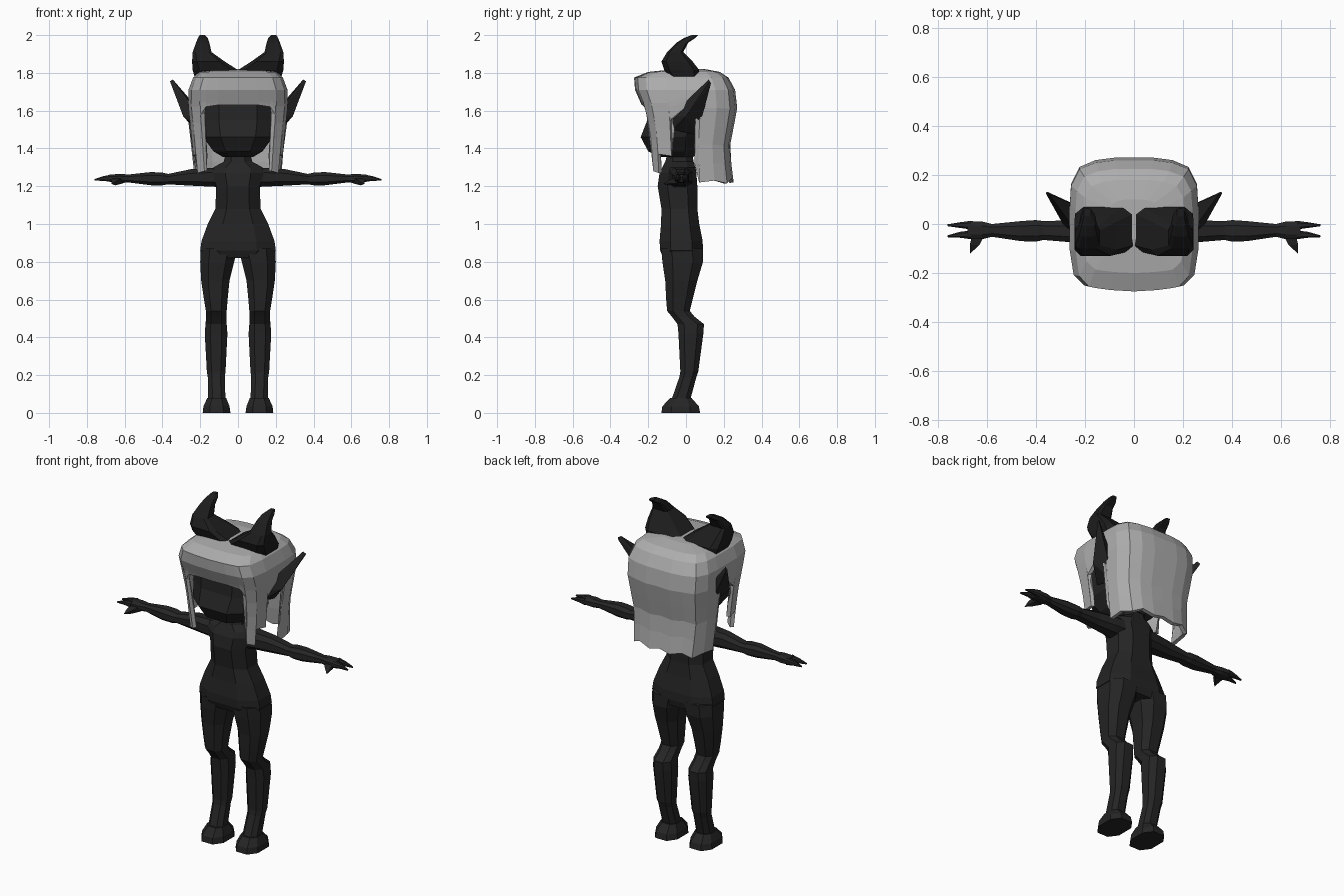
import bpy, bmesh


def material(name, v):
    m = bpy.data.materials.new(name)
    m.diffuse_color = (v, v, v, 1)
    return m


SKIN = material("charcoal skin", 0.018)
HORN = material("black horn", 0.012)
HAIR = material("silver hair", 0.42)


def finish(name, bm, mat, mirror=False):
    bmesh.ops.recalc_face_normals(bm, faces=bm.faces)
    me = bpy.data.meshes.new(name)
    bm.to_mesh(me)
    bm.free()
    me.materials.append(mat)
    ob = bpy.data.objects.new(name, me)
    bpy.context.collection.objects.link(ob)
    if mirror:
        mod = ob.modifiers.new("mirror", 'MIRROR')
        mod.use_mirror_merge = True
        mod.merge_threshold = 0.0005
    return ob


def loft(name, rings, mat, axis='z', k=0.5, mirror=False):
    """Skin eight-sided rings (t, a0, a1, b0, b1) along an axis; k = squareness."""
    octagon = [(1, -k), (1, k), (k, 1), (-k, 1), (-1, k), (-1, -k), (-k, -1), (k, -1)]
    bm = bmesh.new()
    loops = []
    for t, a0, a1, b0, b1 in rings:
        loop = []
        for u, v in octagon:
            a = (a0 + a1) / 2 + u * (a1 - a0) / 2
            b = (b0 + b1) / 2 + v * (b1 - b0) / 2
            loop.append(bm.verts.new((a, b, t) if axis == 'z' else (t, a, b)))
        loops.append(loop)
    for lo, hi in zip(loops, loops[1:]):
        for i in range(8):
            j = (i + 1) % 8
            bm.faces.new((lo[i], lo[j], hi[j], hi[i]))
    bm.faces.new(loops[0])
    bm.faces.new(loops[-1])
    return finish(name, bm, mat, mirror)


def hull(name, pts, mat):
    bm = bmesh.new()
    for p in pts:
        bm.verts.new(p)
    bmesh.ops.convex_hull(bm, input=bm.verts)
    return finish(name, bm, mat, True)


# Torso with neck
torso = [(.82, .17, -.12, .08), (.86, .2, -.137, .09), (.91, .193, -.14, .088),
         (1.0, .16, -.132, .07), (1.08, .12, -.13, .06), (1.2, .115, -.15, .06),
         (1.27, .135, -.14, .055), (1.30, .13, -.125, .05), (1.33, .075, -.11, .04),
         (1.40, .06, -.09, .03)]
loft("torso", [(z, -w, w, f, b) for z, w, f, b in torso], SKIN)

# Legs and feet
loft("leg", [(.87, .003, .197, -.13, .09), (.8, .02, .2, -.125, .09), (.7, .045, .195, -.11, .06),
             (.6, .055, .18, -.105, .035), (.54, .06, .17, -.10, .02), (.51, .062, .168, -.075, .045),
             (.47, .06, .172, -.045, .095), (.42, .056, .176, -.04, .092), (.22, .066, .165, -.03, .065),
             (.19, .07, .16, -.035, .055), (.06, .066, .158, -.08, .02)], SKIN, mirror=True)
loft("foot", [(0, .04, .187, -.13, .075), (.035, .045, .183, -.125, .068),
              (.078, .062, .163, -.085, .03)], SKIN, mirror=True)

# Arms and hands
loft("arm", [(.08, -.11, .035, 1.195, 1.30), (.14, -.09, .03, 1.198, 1.297), (.25, -.075, .015, 1.203, 1.29),
             (.37, -.065, .012, 1.21, 1.265), (.40, -.072, .016, 1.205, 1.272),
             (.46, -.07, .012, 1.205, 1.275), (.58, -.052, 0, 1.22, 1.262),
             (.62, -.062, .01, 1.217, 1.265), (.68, -.06, .012, 1.222, 1.262)], SKIN, 'x', mirror=True)
for name, y0, y1, tip in (("outer_finger", -.022, .013, -.005), ("inner_finger", -.062, -.026, -.05)):
    loft(name, [(.665, y0, y1, 1.222, 1.262), (.71, y0 + .006, y1 - .006, 1.228, 1.254),
                (.76, tip - .004, tip + .004, 1.23, 1.238)], SKIN, 'x', mirror=True)
hull("thumb", [(.61, -.045, 1.245), (.66, -.045, 1.245), (.61, -.045, 1.215), (.66, -.045, 1.215),
               (.63, -.085, 1.235), (.67, -.085, 1.235), (.65, -.085, 1.205), (.67, -.122, 1.212)], SKIN)

# Head
head = [(1.355, .08, -.14, .04), (1.385, .13, -.2, .06), (1.46, .185, -.24, .08),
        (1.55, .203, -.205, .1), (1.65, .203, -.2, .12), (1.78, .18, -.18, .1)]
loft("head", [(z, -w, w, f, b) for z, w, f, b in head], SKIN)

# Pointed ears
hull("ear", [(.2, -.08, 1.57), (.2, -.07, 1.5), (.2, .06, 1.47), (.22, .07, 1.62), (.29, 0, 1.57),
             (.36, .125, 1.755), (.345, .12, 1.765), (.355, .132, 1.745)], SKIN)

# Horns curling backwards from a joined base
loft("horn", [(1.78, 0, .23, -.09, .068), (1.815, 0, .24, -.115, .07), (1.86, .07, .243, -.13, .035),
              (1.91, .14, .24, -.10, -.015), (1.96, .152, .222, -.05, .012),
              (1.985, .16, .212, -.01, .05), (2.0, .175, .203, .03, .065)], HORN, k=.7, mirror=True)

# Hair outline by height: z, half width, front y, back y
PROFILE = [(1.82, .10, -.06, .10), (1.805, .205, -.2, .18), (1.775, .238, -.275, .225),
           (1.71, .262, -.27, .26), (1.63, .264, -.235, .274), (1.5, .25, -.205, .25),
           (1.4, .24, -.195, .23), (1.2, .225, -.18, .255)]
# Hair columns from front to back: across, along, lower edge height
COLUMNS = [(0, -1, 1.63), (.4, -.98, 1.63), (.65, -.95, 1.62), (.765, -.93, 1.58), (.77, -.93, 1.28),
           (.93, -.78, 1.27), (.94, -.77, 1.37), (1, -.4, 1.36), (1, -.39, 1.55), (1, 0, 1.62),
           (1, .27, 1.67), (1, .28, 1.22), (.98, .6, 1.23), (.85, .86, 1.215), (.6, .96, 1.24),
           (.3, 1, 1.22), (0, 1, 1.235)]


def hair_point(u, v, z):
    for hi, lo in zip(PROFILE, PROFILE[1:]):
        if z >= lo[0]:
            break
    s = (hi[0] - z) / (hi[0] - lo[0])
    w, f, b = (hi[i] + (lo[i] - hi[i]) * s for i in (1, 2, 3))
    return (u * w, v * b if v > 0 else -v * f, z)


bm = bmesh.new()
crown = bm.verts.new((0, .02, 1.82))
cols = []
for u, v, low in COLUMNS:
    zs = [p[0] for p in PROFILE[:4]] + [1.71 + (low - 1.71) * i / 5 for i in range(1, 6)]
    cols.append([bm.verts.new(hair_point(u, v, z)) for z in zs])
for a, b in zip(cols, cols[1:]):
    bm.faces.new((crown, a[0], b[0]))
    for i in range(len(a) - 1):
        bm.faces.new((a[i], a[i + 1], b[i + 1], b[i]))
hair = finish("hair", bm, HAIR, True)
thick = hair.modifiers.new("thickness", 'SOLIDIFY')
thick.thickness = 0.022
thick.offset = -1
